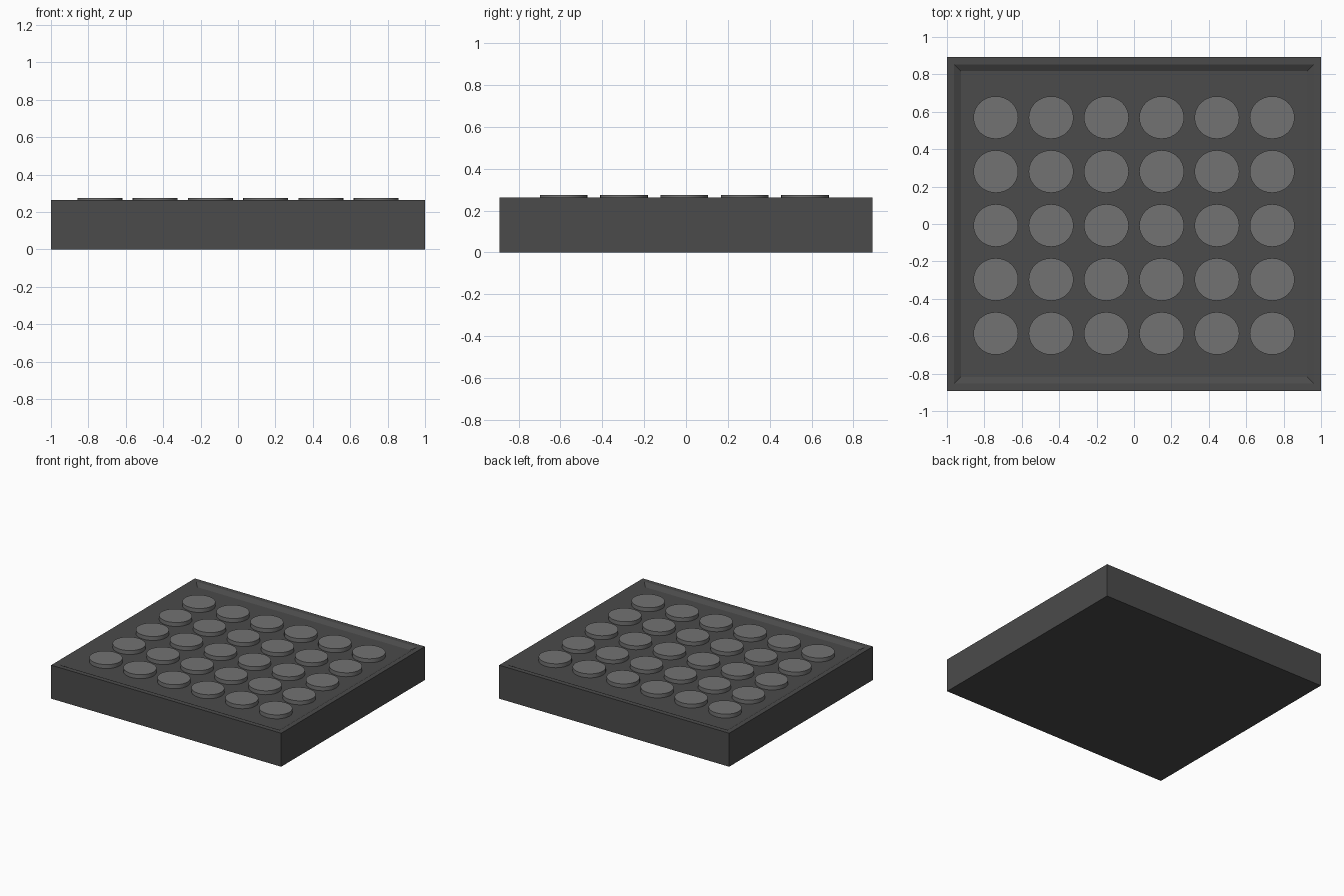
import bpy, bmesh
from mathutils import Matrix

if "Cube" in bpy.data.objects:
    bpy.data.objects.remove(bpy.data.objects["Cube"])

HX, HY, RIM_Z, FLOOR_Z, TOP_Z = 1.0, 0.892, 0.263, 0.243, 0.274


def make_object(name, bm, grey):
    bmesh.ops.recalc_face_normals(bm, faces=bm.faces[:])
    mesh = bpy.data.meshes.new(name)
    bm.to_mesh(mesh)
    bm.free()
    obj = bpy.data.objects.new(name, mesh)
    bpy.context.collection.objects.link(obj)
    mat = bpy.data.materials.new(name + "_grey")
    mat.diffuse_color = (grey, grey, grey, 1)
    mat.use_nodes = True
    mat.node_tree.nodes["Principled BSDF"].inputs["Base Color"].default_value = mat.diffuse_color
    mesh.materials.append(mat)
    return obj


# Tray body: nested rectangles give outer walls, flat rim, sloped step and floor
bm = bmesh.new()
rings = []
for inset, z in ((0, 0), (0, RIM_Z), (0.038, RIM_Z), (0.075, FLOOR_Z)):
    x, y = HX - inset, HY - inset
    rings.append([bm.verts.new(p) for p in
                  ((-x, -y, z), (x, -y, z), (x, y, z), (-x, y, z))])
for a, b in zip(rings, rings[1:]):
    for i in range(4):
        j = (i + 1) % 4
        bm.faces.new((a[i], a[j], b[j], b[i]))
bm.faces.new(rings[0])
bm.faces.new(rings[-1])
make_object("tray_body", bm, 0.07)

# Grid of slightly oval discs standing on the floor, 6 across and 5 deep
for row in range(5):
    for col in range(6):
        bm = bmesh.new()
        cx = (col - 2.5) * 0.2955
        cy = (row - 2) * 0.2885 - 0.008
        h = TOP_Z - FLOOR_Z
        mat = (Matrix.Translation((cx, cy, FLOOR_Z + h / 2))
               @ Matrix.Diagonal((0.12, 0.114, h, 1)))
        bmesh.ops.create_cone(bm, cap_ends=True, segments=32,
                              radius1=1, radius2=1, depth=1, matrix=mat)
        disc = make_object(f"disc_{row}_{col}", bm, 0.17)
        disc.select_set(True)
        bpy.context.view_layer.objects.active = disc
bpy.ops.object.shade_smooth_by_angle()
